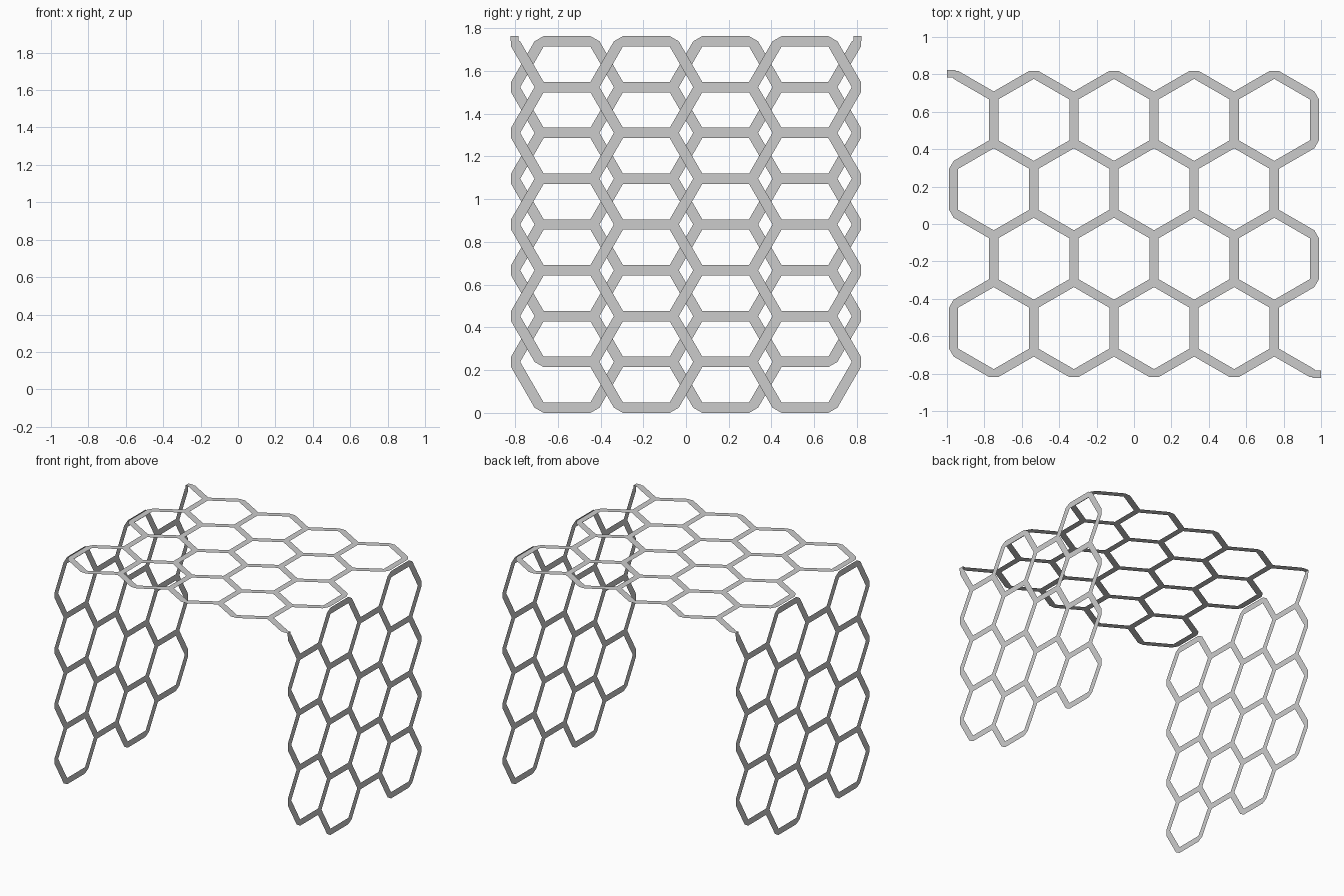
import bpy, bmesh, math
from mathutils import Vector, Matrix

if "Cube" in bpy.data.objects:
    bpy.data.objects.remove(bpy.data.objects["Cube"])

S = 0.2143                  # half a cell, flat to flat
L = 2 * S / math.sqrt(3)    # cell side length
H = 0.0245                  # half the bar width
A = H / math.sqrt(3)        # bar setback at a joint
TOP_Z, SIDE_X = 1.765, 1.0
Y_TIP = 3.25 * L            # outermost joint


def honeycomb(levels, first_parity):
    """Edges of a four-column honeycomb in (u = across, v = level) space."""
    edges = {}

    def add(a, b):
        a, b = [(round(p[0], 4), round(p[1], 4)) for p in (a, b)]
        edges[tuple(sorted((a, b)))] = True

    for c in range(4):
        uc = (c - 1.5) * 1.5 * L
        for k in range((c + first_parity) % 2, levels - 1, 2):
            ring = [(uc + L * math.cos(i * math.pi / 3),
                     round((k + 1 + math.sin(i * math.pi / 3) / math.sin(math.pi / 3)) * S, 6))
                    for i in range(6)]
            for i in range(6):
                add(ring[i], ring[(i + 1) % 6])
    return edges, add


def sheet(name, levels, parity, stubs, tabs, place, flip=False):
    edges, add = honeycomb(levels, parity)
    for a, b in stubs:
        add(a, b)
    bm = bmesh.new()

    def face(pts):
        bm.faces.new([bm.verts.new(place(p.x, p.y)) for p in pts])

    # bars between joints
    nodes = {}
    for a, b in edges:
        p, q = Vector(a), Vector(b)
        d = (q - p).normalized()
        n = Vector((-d.y, d.x))
        face([p + d * A - n * H, q - d * A - n * H, q - d * A + n * H, p + d * A + n * H])
        nodes[a], nodes[b] = d, -d
    # triangular joints
    for a, d in nodes.items():
        face([Vector(a) - Matrix.Rotation(i * 2 * math.pi / 3, 2) @ d * (2 * A)
              for i in range(3)])
    # small square corner tabs
    for u0, u1, v0, v1 in tabs:
        face([Vector(p) for p in ((u0, v0), (u1, v0), (u1, v1), (u0, v1))])

    bmesh.ops.remove_doubles(bm, verts=bm.verts, dist=0.0008)
    if flip:
        bmesh.ops.reverse_faces(bm, faces=bm.faces)
    me = bpy.data.meshes.new(name)
    bm.to_mesh(me)
    bm.free()
    ob = bpy.data.objects.new(name, me)
    bpy.context.collection.objects.link(ob)
    return ob


Y_IN = Y_TIP - L / 2        # joint just inside the tip
T0, T1 = Y_TIP - 0.02, Y_TIP + 0.018

# horizontal top sheet
off = 4.5 * S
sheet("top_lattice", 9, 0,
      [((Y_IN, S), (Y_TIP, 0)), ((-Y_IN, 8 * S), (-Y_TIP, 9 * S))],
      [(T0, T1, off - 1.0, off - 0.955), (-T1, -T0, off + 0.955, off + 1.0)],
      lambda u, v: (v - off, u, TOP_Z), flip=True)

# vertical side sheets, the left one is the right one turned half a turn
for name, s in (("right_side_lattice", 1), ("left_side_lattice", -1)):
    sheet(name, 8, 1,
          [((-Y_IN, 7 * S), (-Y_TIP, 8 * S))],
          [(-T1, -T0, TOP_Z - 0.025 - H, TOP_Z - H)],
          lambda u, v, s=s: (s * SIDE_X, s * u, v + H))
